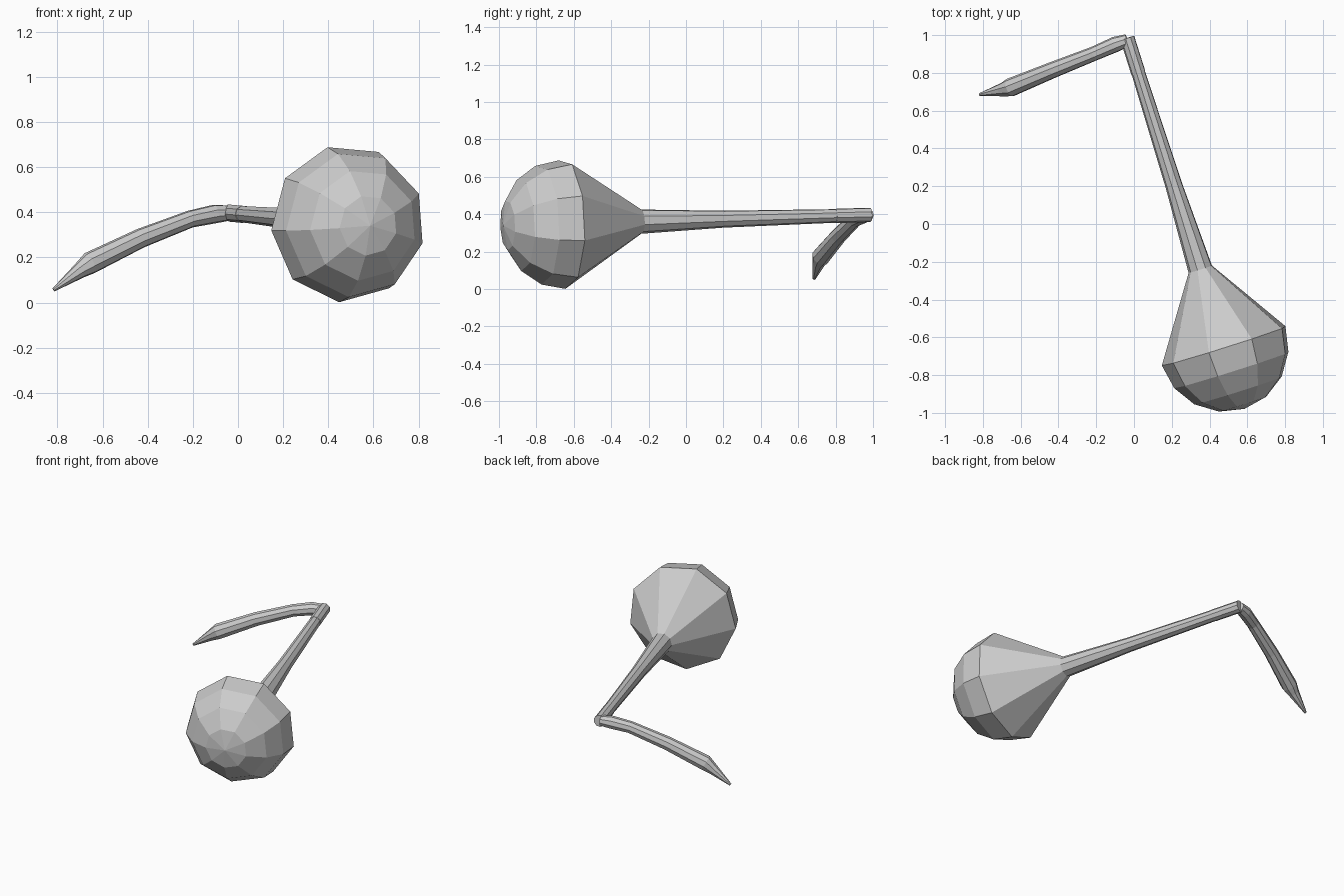
import bpy, math
from mathutils import Vector

if "Cube" in bpy.data.objects:
    bpy.data.objects.remove(bpy.data.objects["Cube"])

SIDES = 9
PHASE = math.radians(25)


def loft(name, stations):
    """Faceted tube through (centre, radius) stations; radius 0 makes a point."""
    pts = [Vector(p) for p, r in stations]
    verts, faces, rings = [], [], []
    for i, (p, r) in enumerate(stations):
        t = (pts[min(i + 1, len(pts) - 1)] - pts[max(i - 1, 0)]).normalized()
        u = Vector((0, 0, 1)).cross(t).normalized()
        v = t.cross(u)
        start = len(verts)
        if r == 0:
            verts.append(pts[i])
            rings.append([start] * SIDES)
            continue
        for k in range(SIDES):
            a = PHASE + k * math.tau / SIDES
            verts.append(pts[i] + r * (math.cos(a) * u + math.sin(a) * v))
        rings.append(list(range(start, start + SIDES)))
    for a, b in zip(rings, rings[1:]):
        for k in range(SIDES):
            n = (k + 1) % SIDES
            quad = list(dict.fromkeys((a[k], a[n], b[n], b[k])))
            faces.append(quad)
    if stations[0][1] > 0:
        faces.append(rings[0][::-1])
    if stations[-1][1] > 0:
        faces.append(rings[-1])
    mesh = bpy.data.meshes.new(name)
    mesh.from_pydata(verts, [], faces)
    ob = bpy.data.objects.new(name, mesh)
    bpy.context.collection.objects.link(ob)
    return ob


# Shared axis from the elbow end of the shaft to the widest ring of the bulb
elbow = Vector((-0.035, 0.985, 0.397))
rim = Vector((0.48, -0.645, 0.35))
axis = (rim - elbow).normalized()
R = 0.35

# Shaft flaring into a cone and a hemispherical bulb
body = [(elbow.lerp(rim, t), r) for t, r in
        ((0.06, 0.035), (0.115, 0.037), (0.48, 0.046), (0.751, 0.066))]
for i in range(5):
    a = i * math.pi / 8
    body.append((rim + axis * R * math.sin(a), R * math.cos(a) if i < 4 else 0))
loft("shaft_and_bulb", body)

# Slightly thicker sleeve at the elbow
loft("elbow_sleeve", [(elbow, 0.039), (elbow.lerp(rim, 0.115), 0.039)])

# Drooping arm that tapers to a point
loft("curved_arm", [
    ((-0.035, 0.972, 0.397), 0.034),
    ((-0.10, 0.950, 0.393), 0.042),
    ((-0.21, 0.902, 0.370), 0.039),
    ((-0.43, 0.815, 0.285), 0.044),
    ((-0.655, 0.722, 0.175), 0.050),
    ((-0.70, 0.710, 0.142), 0.036),
    ((-0.817, 0.685, 0.056), 0.008),
])
